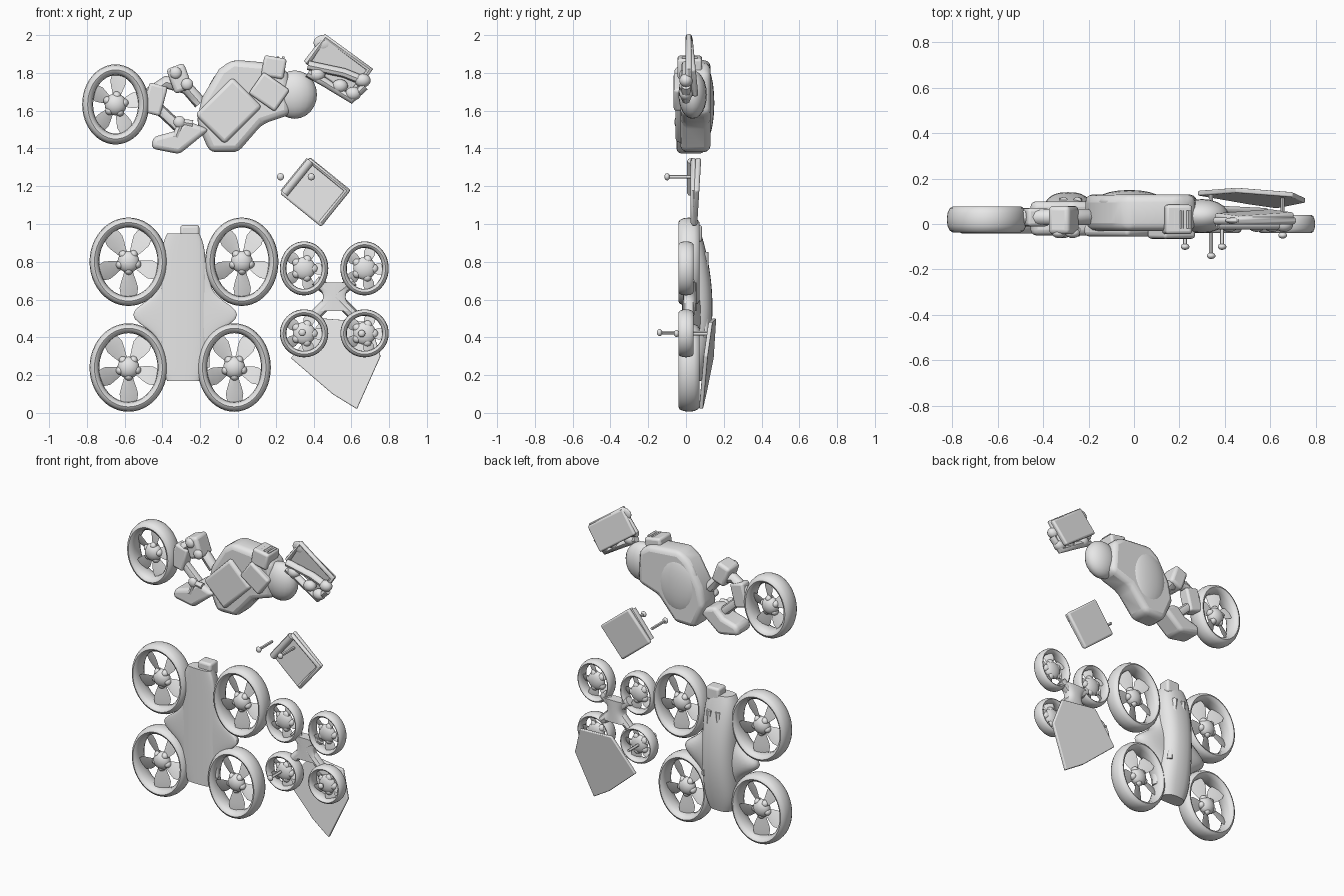
import bpy, bmesh, math
from math import cos, sin, pi, radians
from mathutils import Matrix, Vector

old_cube = bpy.data.objects.get("Cube")
if old_cube:
    bpy.data.objects.remove(old_cube)

grey = bpy.data.materials.new("plain_grey")
grey.use_nodes = True
grey.diffuse_color = (0.8, 0.8, 0.8, 1)
grey.node_tree.nodes["Principled BSDF"].inputs["Base Color"].default_value = grey.diffuse_color


def select_only(ob):
    bpy.ops.object.select_all(action='DESELECT')
    ob.select_set(True)
    bpy.context.view_layer.objects.active = ob


def finish(name, bm, bevel=0):
    bmesh.ops.recalc_face_normals(bm, faces=bm.faces)
    mesh = bpy.data.meshes.new(name)
    bm.to_mesh(mesh)
    bm.free()
    mesh.materials.append(grey)
    ob = bpy.data.objects.new(name, mesh)
    bpy.context.collection.objects.link(ob)
    if bevel:
        modifier = ob.modifiers.new("soft_edges", "BEVEL")
        modifier.width, modifier.segments = bevel, 3
    select_only(ob)
    bpy.ops.object.shade_smooth_by_angle(angle=radians(45))


def turns(count):
    return [2 * pi * i / count for i in range(count)]


def skin(bm, rows, closed=False):
    """Bridge rows of points; cap the ends unless the rows form a loop."""
    loops = [[bm.verts.new(point) for point in row] for row in rows]
    pairs = list(zip(loops, loops[1:]))
    if closed:
        pairs.append((loops[-1], loops[0]))
    else:
        bm.faces.new(loops[0])
        bm.faces.new(loops[-1])
    for lower, upper in pairs:
        for j in range(len(lower)):
            bm.faces.new((lower[j - 1], lower[j], upper[j], upper[j - 1]))


def plate(name, outline, front, back, bevel=0.015, lean_x=0, lean_z=0):
    """Outline in x, z made solid from front to back, optionally leaning."""
    mid_x = sum(x for x, z in outline) / len(outline)
    mid_z = sum(z for x, z in outline) / len(outline)
    bm = bmesh.new()
    skin(bm, [[(x, y + lean_x * (x - mid_x) + lean_z * (z - mid_z), z) for x, z in outline]
              for y in (front, back)])
    finish(name, bm, bevel)


def rectangle(x, z, width, height, tilt):
    """Corners of a tilted rectangle, from the upper right corner around."""
    c, s = cos(radians(tilt)), sin(radians(tilt))
    half_w, half_h = width / 2, height / 2
    return [(x + c * u - s * v, z + s * u + c * v) for u, v in
            ((half_w, half_h), (-half_w, half_h), (-half_w, -half_h), (half_w, -half_h))]


def blob(name, centre, size):
    bm = bmesh.new()
    bmesh.ops.create_uvsphere(bm, u_segments=20, v_segments=12, radius=1)
    placing = Matrix.Translation(centre) @ Matrix.Diagonal((*size, 1))
    bmesh.ops.transform(bm, verts=bm.verts, matrix=placing)
    finish(name, bm)


def tube(name, points, radius):
    curve = bpy.data.curves.new(name, 'CURVE')
    curve.dimensions, curve.bevel_depth, curve.bevel_resolution = '3D', radius, 2
    curve.use_fill_caps = True
    spline = curve.splines.new('POLY')
    spline.points.add(len(points) - 1)
    for target, point in zip(spline.points, points):
        target.co = (*point, 1)
    curve.materials.append(grey)
    ob = bpy.data.objects.new(name, curve)
    bpy.context.collection.objects.link(ob)
    select_only(ob)
    bpy.ops.object.convert(target='MESH')
    bpy.ops.object.shade_smooth_by_angle(angle=radians(45))


def flat_tube(name, outline, y, radius):
    tube(name, [(x, y, z) for x, z in outline], radius)


def rotor(name, x, z, rx, rz, wall, depth, hub, phase, y):
    """Oval ring with a lumpy hub and five broad twisted blades."""
    bm = bmesh.new()
    skin(bm, [[(x + (rx - wall + wall * cos(b)) * cos(a), y + depth * sin(b),
                z + (rz - wall + wall * cos(b)) * sin(a)) for b in turns(12)]
              for a in turns(48)], closed=True)
    finish(name + "_ring", bm)
    blob(name + "_hub", (x, y, z), (hub, depth * 0.75, hub))
    bm = bmesh.new()
    edge = Vector((0, 0.006, 0))
    for angle in turns(5):
        a = angle + radians(phase)
        blob(name + "_hub_lobe", (x + hub * 0.8 * cos(a), y, z + hub * 0.8 * sin(a)),
             (hub * 0.4, depth * 0.5, hub * 0.4))
        reach = Vector((cos(a) * (rx - wall), 0, sin(a) * (rz - wall)))
        across = Vector((-sin(a), 0.45, cos(a))) * rx
        rows = []
        for step in range(1, 7):
            t = step / 6
            middle = Vector((x, y, z)) + reach * t
            half = across * (0.08 + 0.16 * sin(pi * t * t))
            rows.append((middle - half, middle - edge, middle + half, middle + edge))
        skin(bm, rows)
    finish(name + "_blades", bm)


def peg(name, x, z, tip, root):
    tube(name, [(x, tip, z), (x, root, z)], 0.009)
    blob(name + "_knob", (x, tip, z), (0.019, 0.014, 0.019))


def hull(name, x, bottom, top, front, half_width, back):
    """Flat-fronted, round-backed body; width and back are rules along its height u."""
    def soft(v):
        return math.copysign(abs(v) ** 0.75, v)
    rows = []
    for i in range(25):
        u = i / 12 - 1
        z = bottom + (top - bottom) * i / 24
        rows.append([(x + half_width(u) * soft(cos(a)),
                      soft(sin(a)) * (back(u) if sin(a) > 0 else front), z) for a in turns(32)])
    bm = bmesh.new()
    skin(bm, rows)
    finish(name, bm)


# Rotors of both hovering craft
for level, up in (("lower", -1), ("upper", 1)):
    for side, out in (("right", -1), ("left", 1)):
        large_x = -0.58 if out < 0 else 0.02 * up
        rotor(f"large_{level}_{side}", large_x, 0.52 + 0.28 * up,
              0.2 - 0.006 * out, 0.234, 0.026, 0.056, 0.058, 55, 0.015)
        rotor(f"small_{level}_{side}", 0.51 + 0.16 * out, 0.593 + 0.172 * up,
              0.128, 0.135 + 0.008 * up, 0.017, 0.04, 0.06, 70, 0)
        tube("small_craft_arm", [(0.51, 0.015, 0.62), (0.51 + 0.1 * out, 0.015, 0.61 + 0.09 * up)], 0.03)

# Large craft body
hull("large_craft_wings", -0.28, 0.24, 0.8, 0.012,
     lambda u: 0.13 + 0.145 * math.exp(-10 * u * u), lambda u: 0.08 - 0.03 * u * u)
hull("large_craft_body", -0.29, 0.17, 0.95, 0.02,
     lambda u: 0.085 + 0.035 * (1 - u ** 6), lambda u: 0.08 + 0.06 * (1 - u * u))
plate("large_craft_nose", rectangle(-0.255, 0.95, 0.1, 0.09, 0), 0, 0.085)
for s in (-1, 1):
    tube("back_fold", [(-0.28 + s * 0.03, 0.1, 0.85), (-0.28 + s * 0.07, 0.1, 0.4)], 0.02)

# Small craft body, sail and pegs
hull("small_craft_body", 0.51, 0.54, 0.69, 0.015, lambda u: 0.06 + 0.05 * u * u, lambda u: 0.055)
plate("rear_sail", [(0.28, 0.29), (0.45, 0.5), (0.7, 0.48), (0.755, 0.3), (0.63, 0.02), (0.5, 0.1)],
      0.105, 0.127, 0.006, -0.07, 0.12)
peg("long_peg", 0.34, 0.425, -0.14, 0.13)
peg("short_peg", 0.655, 0.42, -0.05, 0.12)

# Separate rimmed panel with pegs
plate("panel", rectangle(0.41, 1.17, 0.28, 0.25, -39), 0.04, 0.07, 0.012, lean_z=0.06)
right_edge, top_edge, left_edge, low_edge = rectangle(0.41, 1.17, 0.25, 0.22, -39)
flat_tube("panel_rim", (low_edge, right_edge, top_edge, left_edge), 0.04, 0.016)
flat_tube("panel_roller", (left_edge, top_edge), 0.03, 0.024)
for x in (0.225, 0.388):
    peg("panel_peg", x, 1.25, -0.1, 0.045)

# Single-wheel vehicle: wheel, fork and lower fairing
rotor("vehicle_wheel", -0.648, 1.633, 0.177, 0.212, 0.029, 0.058, 0.058, 10, 0.02)
plate("fork_joint", rectangle(-0.44, 1.66, 0.1, 0.16, -15), -0.01, 0.07)
plate("fork_head", rectangle(-0.31, 1.77, 0.1, 0.14, 20), -0.045, 0.08, 0.02)
flat_tube("fork_upper_arm", [(-0.48, 1.68), (-0.38, 1.75), (-0.27, 1.72), (-0.2, 1.64)], 0.03, 0.035)
flat_tube("fork_lower_arm", [(-0.44, 1.63), (-0.3, 1.5)], 0.03, 0.03)
plate("lower_fairing", [(-0.46, 1.4), (-0.45, 1.46), (-0.34, 1.49), (-0.28, 1.55), (-0.15, 1.5),
                        (-0.31, 1.37)], -0.05, 0.1, 0.025)
flat_tube("fairing_strut", [(-0.33, 1.46), (-0.3, 1.54), (-0.24, 1.53)], -0.035, 0.02)
for x, z in ((-0.33, 1.8), (-0.27, 1.74), (-0.31, 1.54)):
    blob("fork_bolt", (x, -0.04, z), (0.032, 0.022, 0.032))

# Vehicle body
plate("vehicle_body", [(-0.03, 1.87), (0.2, 1.85), (0.27, 1.8), (0.28, 1.58), (0.13, 1.53),
                       (0, 1.38), (-0.15, 1.38), (-0.22, 1.54), (-0.19, 1.67), (-0.1, 1.82)],
      -0.03, 0.13, 0.035)
plate("side_cover", rectangle(-0.05, 1.6, 0.22, 0.28, -45), -0.055, 0, 0.02)
plate("body_hatch", rectangle(0.165, 1.7, 0.17, 0.14, -35), -0.065, 0)
blob("back_bulge", (-0.02, 0.1, 1.64), (0.15, 0.05, 0.2))
blob("body_nose", (0.3, 0.035, 1.685), (0.118, 0.075, 0.128))
plate("top_block", rectangle(0.19, 1.83, 0.12, 0.11, -10), -0.045, 0.085)
for k in range(4):
    rib_x = 0.15 + k * 0.03
    tube("top_block_rib", [(rib_x, -0.02, 1.88), (rib_x, 0.06, 1.88)], 0.008)

# Detached tail panel with tubular rack
plate("tail_panel", rectangle(0.53, 1.835, 0.31, 0.18, -36), 0.015, 0.05, 0.012, lean_z=-0.1)
tail_right, tail_top, tail_left, tail_low = rectangle(0.53, 1.835, 0.29, 0.17, -36)
flat_tube("tail_rim", (tail_left, tail_top, tail_right, tail_low), 0.015, 0.018)
blob("tail_tip", (0.45, 0.015, 1.96), (0.05, 0.015, 0.04))
flat_tube("rack_upper_tube", [(0.37, 1.84), (0.56, 1.8), (0.66, 1.76)], 0, 0.025)
flat_tube("rack_lower_tube", [(0.37, 1.8), (0.46, 1.75), (0.6, 1.66), (0.67, 1.73)], 0, 0.024)
for x, z in ((0.42, 1.79), (0.54, 1.73), (0.61, 1.69), (0.66, 1.76)):
    blob("rack_joint", (x, 0, z), (0.042, 0.035, 0.036))
